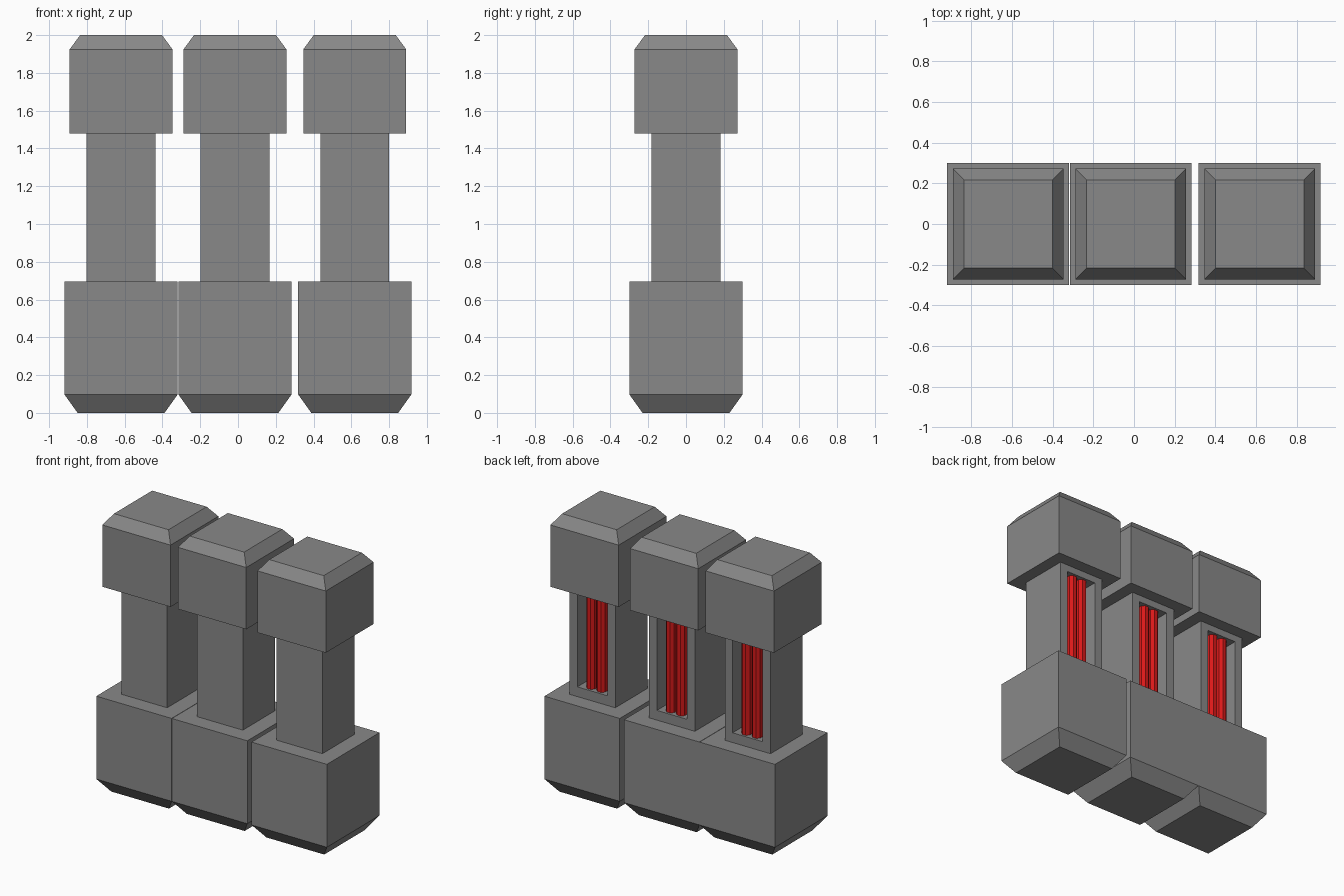
import bpy
import bmesh
from math import pi
from mathutils import Matrix, Vector

if "Cube" in bpy.data.objects:
    bpy.data.objects.remove(bpy.data.objects["Cube"], do_unlink=True)


def make_material(name, rgb):
    mat = bpy.data.materials.new(name)
    mat.use_nodes = True
    colour = (*rgb, 1.0)
    mat.diffuse_color = colour
    mat.node_tree.nodes["Principled BSDF"].inputs["Base Color"].default_value = colour
    return mat


GREY = make_material("grey metal", (0.25, 0.25, 0.25))
RED = make_material("red rod", (0.7, 0.01, 0.01))


def finish(bm, name, mat, x):
    bmesh.ops.recalc_face_normals(bm, faces=bm.faces[:])
    mesh = bpy.data.meshes.new(name)
    bm.to_mesh(mesh)
    bm.free()
    mesh.materials.append(mat)
    obj = bpy.data.objects.new(name, mesh)
    obj.location.x = x
    bpy.context.collection.objects.link(obj)
    return obj


def square_loft(name, x, levels):
    """Solid made of stacked square sections, each (half width, height)."""
    bm = bmesh.new()
    rings = [[bm.verts.new((sx * h, sy * h, z))
              for sx, sy in ((-1, -1), (1, -1), (1, 1), (-1, 1))]
             for h, z in levels]
    for low, high in zip(rings, rings[1:]):
        for i in range(4):
            j = (i + 1) % 4
            bm.faces.new((low[i], low[j], high[j], high[i]))
    bm.faces.new(rings[0][::-1])
    bm.faces.new(rings[-1])
    return finish(bm, name, GREY, x)


STEM_HALF, STEM_LOW, STEM_HIGH = 0.182, 0.695, 1.48
SLOT_HALF, SLOT_LOW, SLOT_HIGH = 0.12, 0.765, 1.43
SLOT_DEPTH = 0.12


def slotted_stem(name, x):
    """Square column with a recessed slot in its back face."""
    bm = bmesh.new()
    bmesh.ops.create_cube(bm, size=1.0)
    mid = (STEM_LOW + STEM_HIGH) / 2
    bmesh.ops.scale(bm, verts=bm.verts,
                    vec=(2 * STEM_HALF, 2 * STEM_HALF, STEM_HIGH - STEM_LOW))
    bmesh.ops.translate(bm, verts=bm.verts, vec=(0, 0, mid))
    back = max(bm.faces, key=lambda f: f.calc_center_median().y)
    bmesh.ops.inset_individual(bm, faces=[back], thickness=0.03)
    for v in back.verts:
        v.co.x = SLOT_HALF if v.co.x > 0 else -SLOT_HALF
        v.co.z = SLOT_HIGH if v.co.z > mid else SLOT_LOW
    floor = bmesh.ops.extrude_discrete_faces(bm, faces=[back])["faces"][0]
    bmesh.ops.translate(bm, verts=floor.verts, vec=(0, -SLOT_DEPTH, 0))
    return finish(bm, name, GREY, x)


def rod(name, x, offset):
    """Eight-sided upright rod standing inside the slot."""
    bm = bmesh.new()
    place = Matrix.Translation(Vector((offset, STEM_HALF - 0.05,
                                       (SLOT_LOW + SLOT_HIGH) / 2)))
    bmesh.ops.create_cone(bm, cap_ends=True, segments=8, radius1=0.036,
                          radius2=0.036, depth=SLOT_HIGH - SLOT_LOW,
                          matrix=place @ Matrix.Rotation(pi / 8, 4, "Z"))
    return finish(bm, name, RED, x)


# Three matching pillars in a row
for side, x in (("right", -0.619), ("middle", -0.016), ("left", 0.618)):
    square_loft(f"{side}_base", x, ((0.23, 0), (0.3, 0.098), (0.3, STEM_LOW)))
    slotted_stem(f"{side}_stem", x)
    square_loft(f"{side}_cap", x, ((0.272, STEM_HIGH), (0.272, 1.925), (0.217, 2)))
    for label, offset in (("outer", 0.041), ("inner", -0.041)):
        rod(f"{side}_{label}_rod", x, offset)
